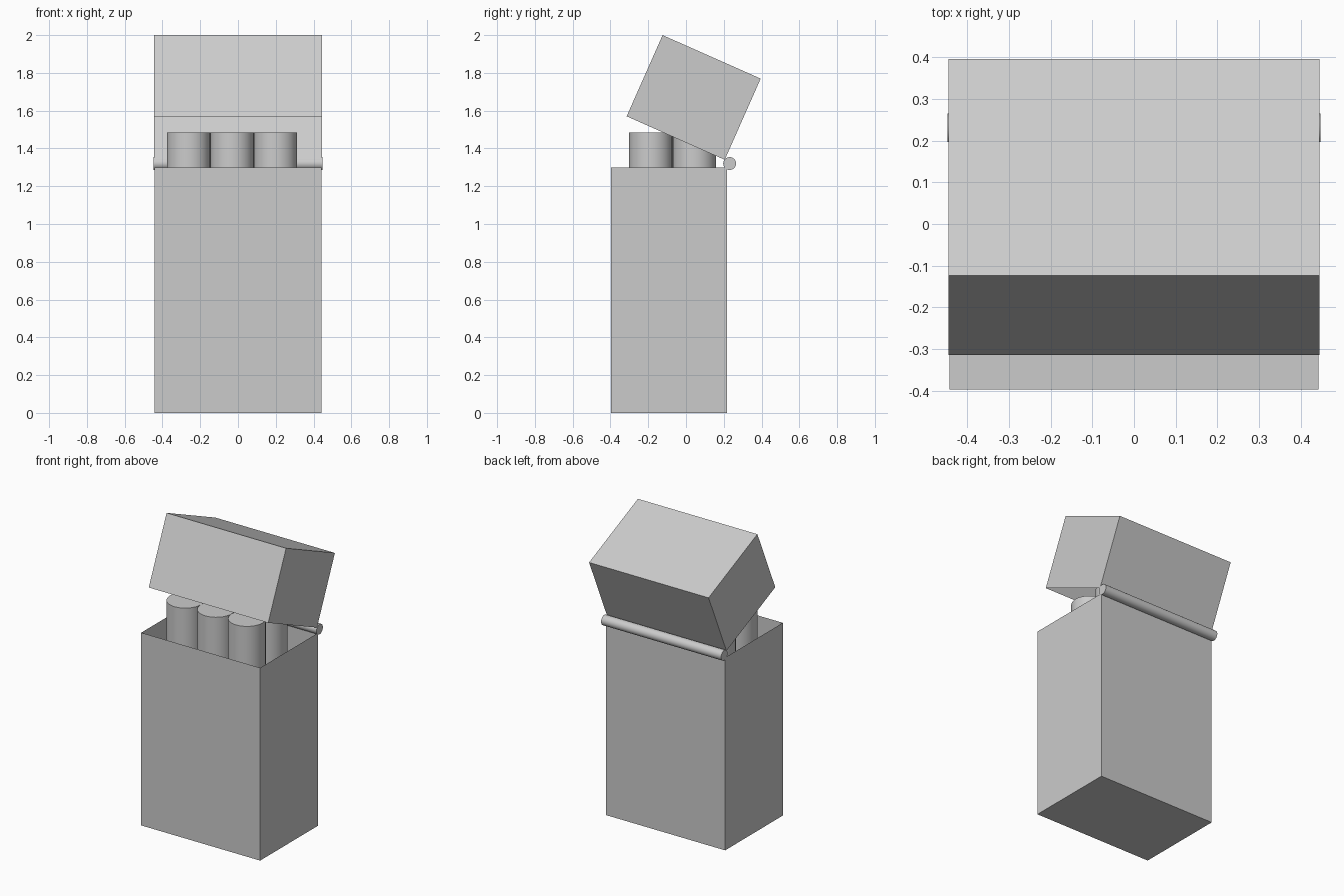
import bpy, bmesh, math

if "Cube" in bpy.data.objects:
    bpy.data.objects.remove(bpy.data.objects["Cube"])


def open_box(name, x, y0, y1, z0, z1, open_top):
    """Thin card box with either its top or its bottom left open."""
    bm = bmesh.new()
    bmesh.ops.create_cube(bm, size=1)
    for v in bm.verts:
        v.co = (v.co.x * 2 * x,
                y0 if v.co.y < 0 else y1,
                z0 if v.co.z < 0 else z1)
    bm.normal_update()
    sign = 1 if open_top else -1
    gap = [f for f in bm.faces if f.normal.z * sign > 0.9]
    bmesh.ops.delete(bm, geom=gap, context='FACES_ONLY')
    mesh = bpy.data.meshes.new(name)
    bm.to_mesh(mesh)
    bm.free()
    ob = bpy.data.objects.new(name, mesh)
    bpy.context.collection.objects.link(ob)
    return ob


def cylinder(name, radius, depth, location, rotation=(0, 0, 0)):
    bpy.ops.mesh.primitive_cylinder_add(vertices=32, radius=radius, depth=depth,
                                        location=location, rotation=rotation)
    ob = bpy.context.object
    ob.name = name
    bpy.ops.object.shade_smooth_by_angle(angle=math.radians(40))
    return ob


# Carton body, open at the top
open_box("carton_body", 0.443, -0.397, 0.216, 0, 1.298, True)

# Flip lid, open underneath and tilted back from its rear lower edge
lid = open_box("flip_lid", 0.445, -0.568, 0, 0, 0.47, False)
lid.location = (0, 0.205, 1.34)
lid.rotation_euler.x = math.radians(-23.9)

# Hinge rod along the back edge
cylinder("hinge_rod", 0.034, 0.894, (0, 0.231, 1.32), (0, math.pi / 2, 0))

# Two rows of three sticks
top, bottom = 1.485, 0.02
for row in range(2):
    for col in range(3):
        cylinder(f"stick_{row}_{col}", 0.115, top - bottom,
                 (-0.262 + 0.23 * col, -0.187 + 0.231 * row, (top + bottom) / 2))
